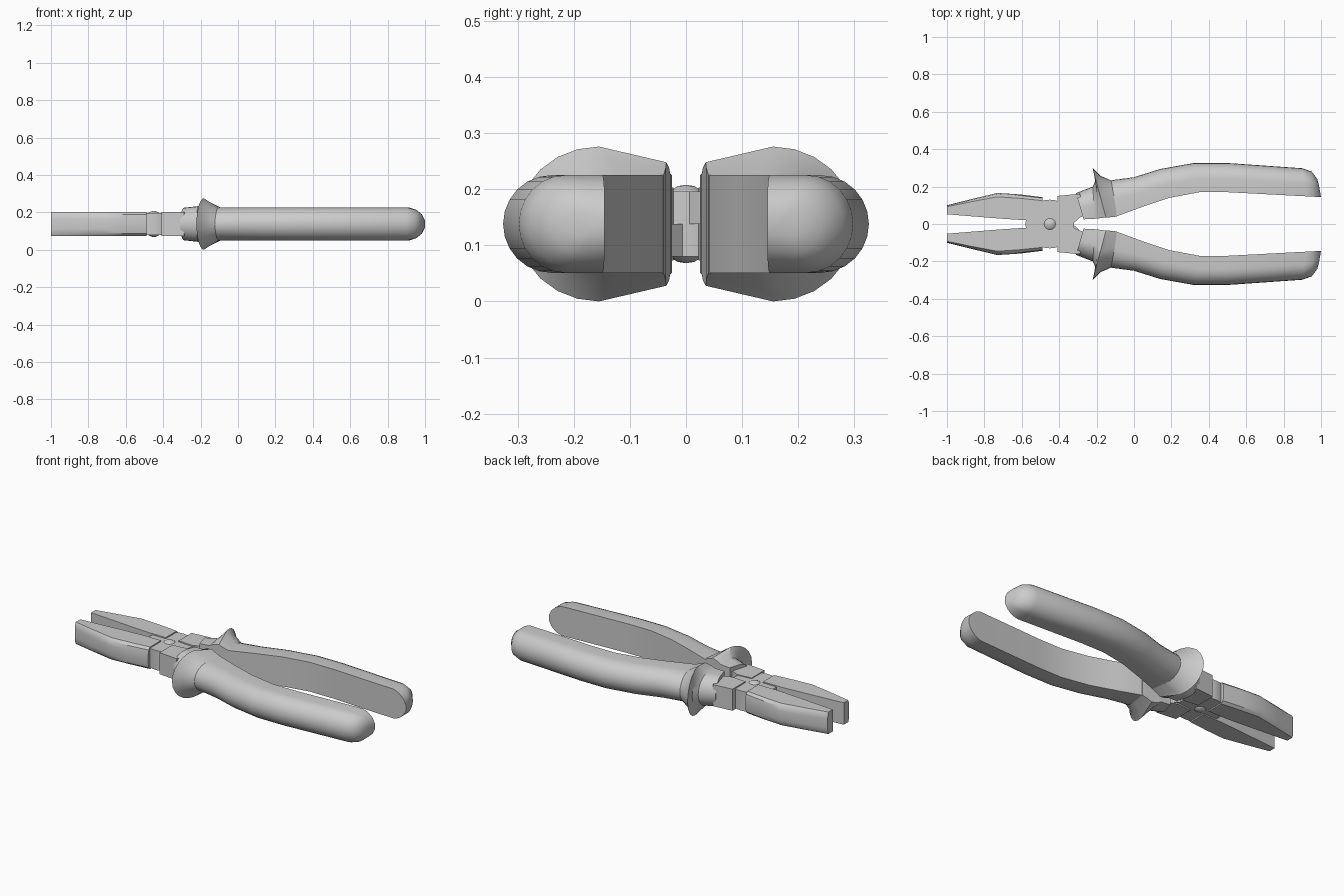
import bpy, bmesh, math
from mathutils import Matrix

cube = bpy.data.objects.get("Cube")
if cube:
    bpy.data.objects.remove(cube, do_unlink=True)

MID = 0.138          # height of the joint plane
PIVOT = -0.45        # x of the rivet
FLIP = (Matrix.Translation((0, 0, MID)) @ Matrix.Rotation(math.pi, 4, 'X')
        @ Matrix.Translation((0, 0, -MID)))

grey = bpy.data.materials.new("plain grey")
grey.use_nodes = True
colour = (0.6, 0.6, 0.6, 1)
grey.diffuse_color = colour
grey.node_tree.nodes["Principled BSDF"].inputs["Base Color"].default_value = colour


def finish(name, bm, angle=35, pair=True):
    """Turn a bmesh into an object, with a twin turned half way round the x axis."""
    bmesh.ops.recalc_face_normals(bm, faces=bm.faces)
    mesh = bpy.data.meshes.new(name)
    bm.to_mesh(mesh)
    bm.free()
    mesh.materials.append(grey)
    copies = [("_a", Matrix())] + ([("_b", FLIP)] if pair else [])
    for suffix, matrix in copies:
        ob = bpy.data.objects.new(name + suffix, mesh.copy())
        bpy.context.collection.objects.link(ob)
        ob.data.transform(matrix)
        bpy.ops.object.select_all(action='DESELECT')
        ob.select_set(True)
        bpy.context.view_layer.objects.active = ob
        bpy.ops.object.shade_smooth_by_angle(angle=math.radians(angle))


def loft(name, rings, section, angle=35):
    """Rings are inner (x, y), outer (x, y), inner half height, middle half height."""
    bm = bmesh.new()
    loops = []
    for xi, yi, xo, yo, h_in, h_mid in rings:
        upper = [(t, k * (h_in if t == 0 else h_mid)) for t, k in section]
        outline = upper + [(t, -z) for t, z in reversed(upper) if z > 1e-6]
        loops.append([bm.verts.new((xi + (xo - xi) * t, yi + (yo - yi) * t, MID + z))
                      for t, z in outline])
    n = len(loops[0])
    for a, b in zip(loops, loops[1:]):
        for i in range(n):
            j = (i + 1) % n
            bm.faces.new((a[i], a[j], b[j], b[i]))
    bm.faces.new(loops[0])
    bm.faces.new(loops[-1])
    finish(name, bm, angle)


def prism(name, outline, low, high):
    bm = bmesh.new()
    face = bm.faces.new([bm.verts.new((x, y, low)) for x, y in outline])
    top = bmesh.ops.extrude_face_region(bm, geom=[face])["geom"]
    bmesh.ops.translate(bm, vec=(0, 0, high - low),
                        verts=[v for v in top if isinstance(v, bmesh.types.BMVert)])
    finish(name, bm)


# D-shaped grip section: flat inside, round outside
dome = [(0.45 + 0.55 * math.sin(a), math.cos(a))
        for a in (math.pi / 2 * i / 6 for i in range(7))]
grip_section = [(0, 1)] + dome
jaw_section = [(0, 1), (0.85, 1), (0.96, 0.8), (1, 0.4)]

# Collar and hand guard
H = 0.087
loft("hand_guard", [
    (-0.27, 0.025, -0.31, 0.165, H, H),
    (-0.21, 0.028, -0.22, 0.20, 0.09, 0.095),
    (-0.19, 0.030, -0.205, 0.235, 0.10, 0.115),
    (-0.15, 0.035, -0.222, 0.302, 0.11, 0.138),
    (-0.13, 0.036, -0.18, 0.258, 0.10, 0.118),
    (-0.09, 0.040, -0.12, 0.232, H, H),
], grip_section)

# Long bent grip with a tapered end
loft("handle_grip", [
    (-0.13, 0.037, -0.16, 0.225, H, H),
    (-0.09, 0.042, -0.12, 0.234, H, H),
    (0.04, 0.090, 0.00, 0.250, H, H),
    (0.19, 0.140, 0.14, 0.294, H, H),
    (0.35, 0.170, 0.32, 0.326, H, H),
    (0.50, 0.170, 0.50, 0.326, H, H),
    (0.92, 0.148, 0.90, 0.298, H, H),
    (0.955, 0.146, 0.95, 0.280, 0.074, 0.076),
    (0.985, 0.145, 0.98, 0.240, 0.048, 0.052),
    (1.00, 0.145, 0.988, 0.210, 0.018, 0.022),
], grip_section, 40)

# Steel neck between grip and joint
prism("neck", [(-0.41, 0.15), (-0.29, 0.162), (-0.25, 0.05),
               (-0.32, 0.022), (-0.41, 0.03)], 0.075, 0.203)

# Half-lap joint disc
disc = [(PIVOT + 0.13 * math.cos(a), 0.13 * math.sin(a))
        for a in (math.tau * i / 32 for i in range(32))]
prism("joint_disc", disc, MID, 0.196)
prism("joint_web", [(-0.47, 0.0), (-0.39, -0.06), (-0.29, 0.035), (-0.40, 0.11)],
      MID, 0.196)

# Tapered jaw on the opposite side of its handle
J = 0.065
loft("jaw", [
    (-1.00, -0.052, -1.00, -0.10, J, J),
    (-0.865, -0.041, -0.865, -0.134, J, J),
    (-0.73, -0.030, -0.73, -0.166, J, J),
    (-0.61, -0.022, -0.61, -0.158, J, J),
    (-0.49, -0.022, -0.49, -0.143, J, J),
], jaw_section)

# Domed rivet heads
bm = bmesh.new()
bmesh.ops.create_uvsphere(bm, u_segments=24, v_segments=12, radius=1,
                          matrix=Matrix.Translation((PIVOT, 0, MID))
                          @ Matrix.Diagonal((0.055, 0.055, 0.07, 1)))
finish("rivet", bm, 40, pair=False)
